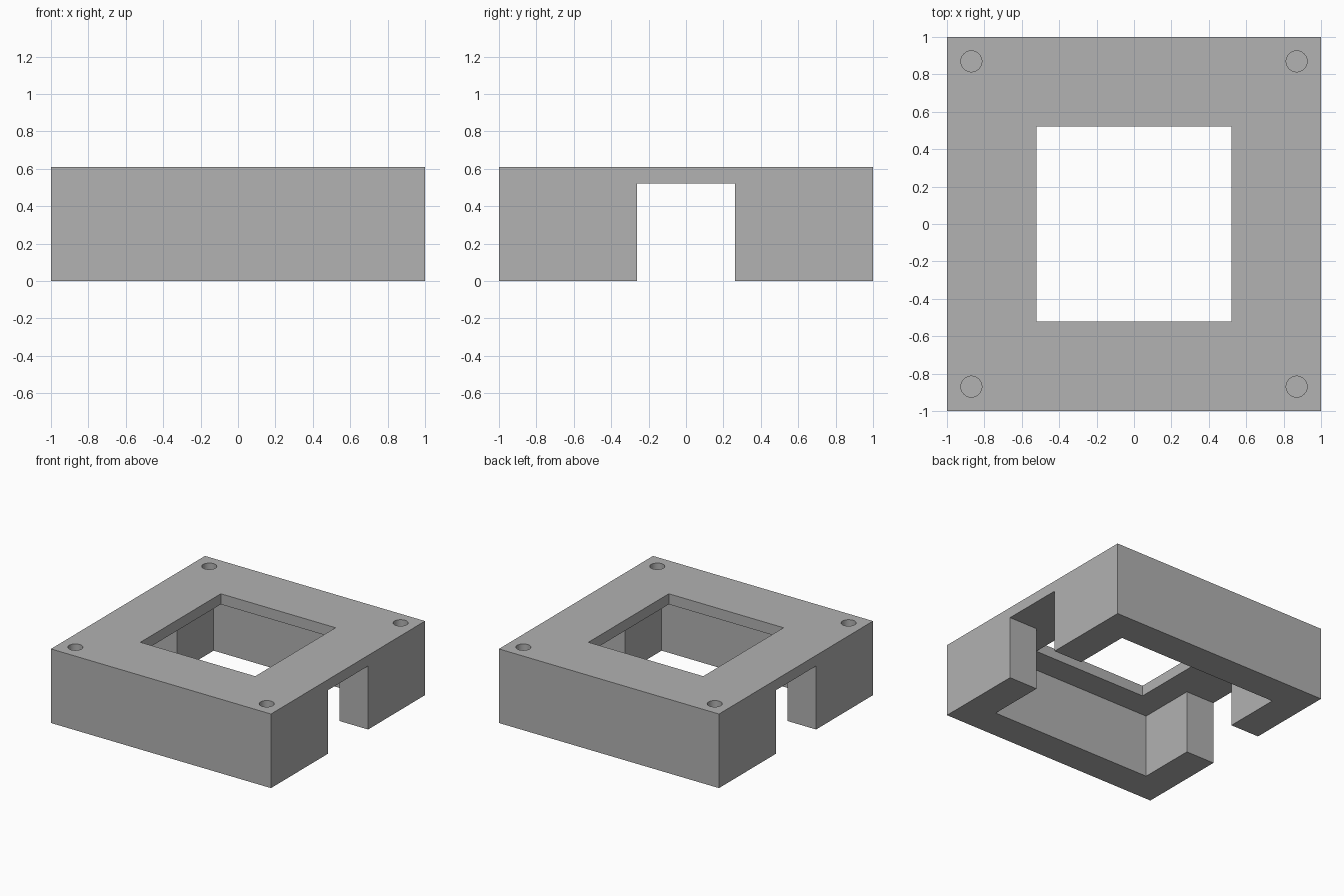
import bpy
import bmesh
import math

cube = bpy.data.objects.get("Cube")
if cube:
    bpy.data.objects.remove(cube, do_unlink=True)

# Everything sits on a module: the block is 23 modules wide
U = 2 / 23
HALF = 11.5 * U
HEIGHT = 7 * U
CAVITY_TOP = 6 * U
INNER = 8.5 * U
SLOT = 3 * U
WINDOW = 6 * U
HOLE_POS = 10 * U
HOLE_RADIUS = 0.056
HOLE_DEPTH = 3 * U

grey = bpy.data.materials.new("mid_grey")
grey.use_nodes = True
colour = (0.445, 0.445, 0.445, 1)
grey.diffuse_color = colour
grey.node_tree.nodes["Principled BSDF"].inputs["Base Color"].default_value = colour


def prism(name, outline, z0, z1):
    """Extrude a flat outline from z0 up to z1."""
    bm = bmesh.new()
    face = bm.faces.new([bm.verts.new((x, y, z0)) for x, y in outline])
    top = bmesh.ops.extrude_face_region(bm, geom=[face])["geom"]
    verts = [v for v in top if isinstance(v, bmesh.types.BMVert)]
    bmesh.ops.translate(bm, verts=verts, vec=(0, 0, z1 - z0))
    bmesh.ops.recalc_face_normals(bm, faces=bm.faces)
    mesh = bpy.data.meshes.new(name)
    bm.to_mesh(mesh)
    bm.free()
    mesh.materials.append(grey)
    obj = bpy.data.objects.new(name, mesh)
    bpy.context.collection.objects.link(obj)
    return obj


def square(h):
    return [(-h, -h), (h, -h), (h, h), (-h, h)]


def circle(cx, cy, r, n=48):
    steps = [2 * math.pi * i / n for i in range(n)]
    return [(cx + r * math.cos(a), cy + r * math.sin(a)) for a in steps]


def cut(target, cutter):
    """Subtract the cutter, then discard it."""
    cutter.hide_render = True
    bpy.context.view_layer.objects.active = target
    mod = target.modifiers.new("cut", "BOOLEAN")
    mod.operation = "DIFFERENCE"
    mod.solver = "EXACT"
    mod.object = cutter
    bpy.ops.object.modifier_apply(modifier=mod.name)
    bpy.data.objects.remove(cutter, do_unlink=True)


housing = prism("housing_block", square(HALF), 0, HEIGHT)

# Underside cavity joined to the slots through the left and right walls
out = HALF + U
quarter = [(out, SLOT), (INNER, SLOT), (INNER, INNER)]
right = [(x, -y) for x, y in reversed(quarter)] + quarter
cavity = right + [(-x, -y) for x, y in right]
cut(housing, prism("cavity_cutter", cavity, -U, CAVITY_TOP))

# Square window through the top plate
cut(housing, prism("window_cutter", square(WINDOW), CAVITY_TOP - U, HEIGHT + U))

# Blind holes in the corners
for x, y in square(HOLE_POS):
    hole = circle(x, y, HOLE_RADIUS)
    cut(housing, prism("hole_cutter", hole, HEIGHT - HOLE_DEPTH, HEIGHT + U))

bpy.ops.object.select_all(action="DESELECT")
housing.select_set(True)
bpy.context.view_layer.objects.active = housing
bpy.ops.object.shade_smooth_by_angle(angle=math.radians(30))
